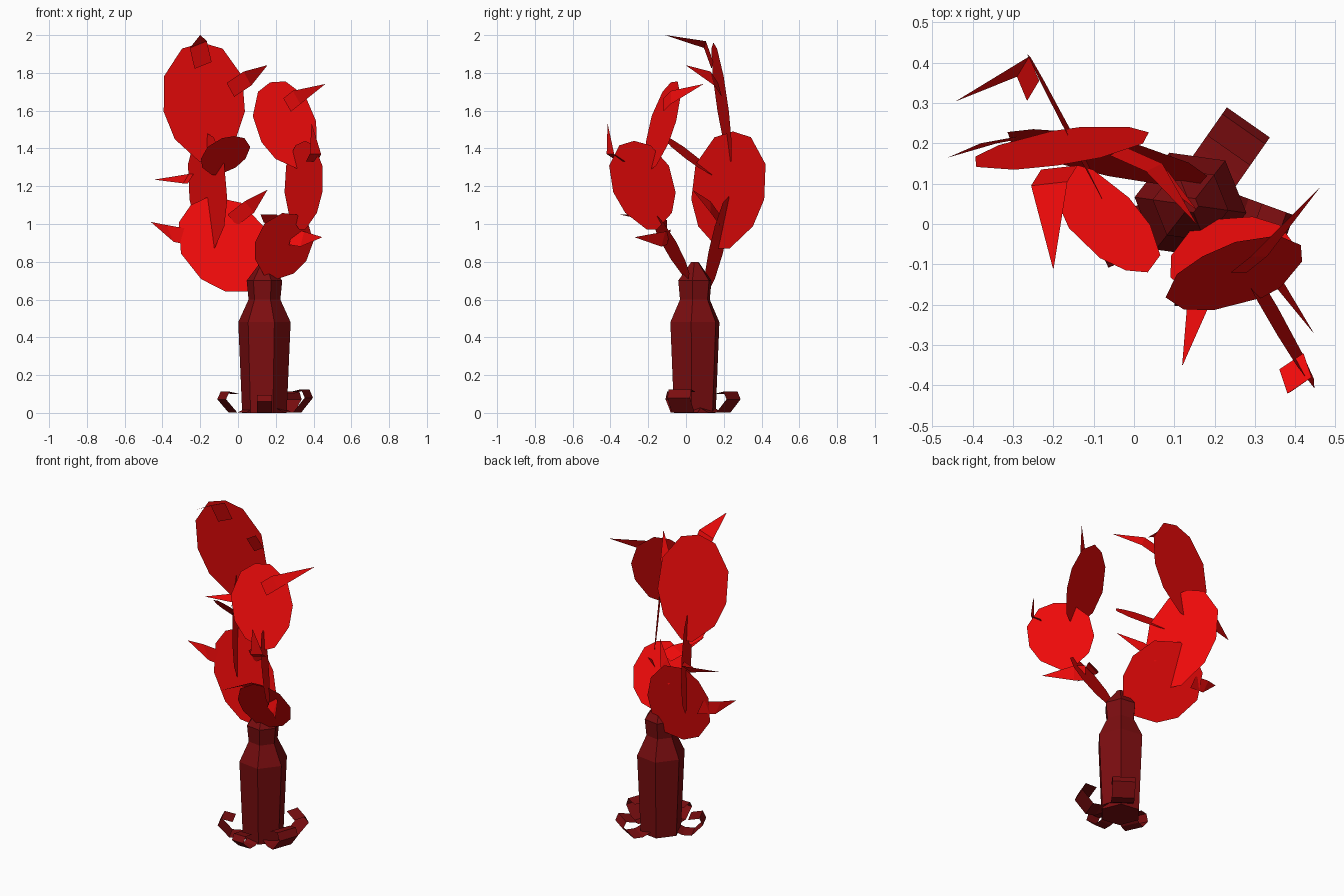
import bpy
from math import cos, sin, radians, pi
from mathutils import Vector as V


def material(name, color):
    m = bpy.data.materials.new(name)
    m.diffuse_color = (*color, 1)
    return m


RED = material("pad_red", (0.87, 0.003, 0.003))
DARK = material("trunk_red", (0.2, 0.004, 0.005))


def add_mesh(name, verts, faces, mat):
    me = bpy.data.meshes.new(name)
    me.from_pydata([tuple(v) for v in verts], [], faces)
    me.materials.append(mat)
    ob = bpy.data.objects.new(name, me)
    bpy.context.collection.objects.link(ob)
    return ob


# pear-shaped half outline: (sideways, along)
HALF = [(0.16, 0.0), (0.75, 0.19), (1.0, 0.42), (0.96, 0.72), (0.5, 0.95)]
OUTLINE = HALF + [(0, 1)] + [(-u, v) for u, v in reversed(HALF)]


def pad(name, base, tip, side):
    """Flat paddle from base to tip; side is the half-width vector."""
    b, t, s = V(base), V(tip), V(side)
    pts = [b + (t - b) * v + s * u for u, v in OUTLINE]
    add_mesh(name, pts, [list(range(len(pts)))], RED)


def ribbon(name, path, sides, mat):
    """Flat folded strip along a path; sides are half-width vectors."""
    verts, faces = [], []
    for p, s in zip(path, sides):
        verts += [V(p) - V(s), V(p) + V(s)]
    for i in range(len(path) - 1):
        a = 2 * i
        faces.append((a, a + 1, a + 3, a + 2))
    add_mesh(name, verts, faces, mat)


def thorn(name, base, elbow, tip, side):
    s = V(side)
    ribbon(name, [base, elbow, tip], [s, s, s * 0.02], RED)


# trunk: six-sided column with a bulged shoulder and a neck
CX, CY, N = 0.14, 0.047, 6
rings = [(0, 0.119), (0.48, 0.14), (0.60, 0.085), (0.70, 0.095), (0.80, 0.02)]
verts = [(CX + r * cos(2 * pi * i / N - 0.14), CY + r * sin(2 * pi * i / N - 0.14), z)
         for z, r in rings for i in range(N)]
faces = [(k * N + i, k * N + (i + 1) % N, (k + 1) * N + (i + 1) % N, (k + 1) * N + i)
         for k in range(len(rings) - 1) for i in range(N)]
faces += [list(range(N))[::-1], [(len(rings) - 1) * N + i for i in range(N)]]
add_mesh("trunk", verts, faces, DARK)

# roots: curled strips around the foot
curl = [(0.08, 0.03), (0.13, 0.003), (0.185, 0.003), (0.25, 0.08), (0.23, 0.125), (0.165, 0.11)]
for i, (deg, half, k) in enumerate([(55, 0.065, 0.9), (-20, 0.064, 1), (205, 0.055, 0.9), (-90, 0.04, 0.75)]):
    a = radians(deg)
    path = [(CX + r * cos(a), CY + r * sin(a), z * k) for r, z in curl]
    ribbon(f"root_{i + 1}", path, [(-half * sin(a), half * cos(a), 0)] * len(path), DARK)

# pads: base, tip, half-width vector
pads = {
    "left_lower_pad": ((0.13, 0.092, 0.665), (-0.25, 0.235, 1.10), (0.165, 0.0, 0.14)),
    "left_middle_pad": ((-0.14, 0.20, 0.87), (-0.18, 0.25, 1.49), (0.1, -0.193, 0.0)),
    "left_top_pad": ((-0.17, 0.235, 1.33), (-0.19, 0.145, 1.96), (0.215, 0.03, 0.0)),
    "small_pad": ((-0.12, 0.14, 1.26), (-0.02, -0.115, 1.465), (0.118, -0.035, 0.0)),
    "right_lower_pad": ((0.165, 0.0, 0.71), (0.31, -0.16, 1.05), (0.135, 0.065, -0.05)),
    "right_middle_pad": ((0.34, -0.18, 0.97), (0.355, -0.275, 1.44), (-0.1, 0.165, 0.0)),
    "right_top_pad": ((0.34, -0.17, 1.30), (0.17, -0.08, 1.75), (0.145, 0.08, 0.055)),
}
for name, (b, t, s) in pads.items():
    pad(name, b, t, s)

# thorns: base, elbow, tip, half-width vector
thorns = [
    ((-0.185, 0.14, 1.84), (-0.21, 0.10, 1.95), (-0.20, -0.11, 2.0), (0.045, 0.005, 0.018)),
    ((-0.04, 0.18, 1.71), (0.05, 0.14, 1.77), (0.155, 0.0, 1.84), (0.02, 0.01, -0.037)),
    ((0.26, -0.12, 1.63), (0.31, -0.08, 1.67), (0.46, 0.09, 1.74), (0.02, 0.0, -0.035)),
    ((-0.25, 0.22, 0.93), (-0.36, 0.20, 0.95), (-0.46, 0.165, 1.01), (-0.02, 0.0, 0.045)),
    ((-0.03, 0.18, 1.02), (0.06, 0.13, 1.09), (0.155, 0.035, 1.18), (0.025, 0.0, -0.03)),
    ((-0.25, 0.33, 1.24), (-0.275, 0.39, 1.24), (-0.44, 0.305, 1.235), (0.015, 0.025, 0.025)),
    ((0.28, -0.09, 0.93), (0.34, -0.12, 0.92), (0.445, -0.27, 0.93), (0.01, 0.01, 0.04)),
    ((0.21, -0.10, 1.0), (0.17, -0.16, 1.03), (0.12, -0.35, 1.05), (0.035, 0.0, 0.02)),
    ((0.39, -0.34, 1.33), (0.41, -0.40, 1.37), (0.39, -0.415, 1.53), (0.03, 0.02, 0.0)),
]
for i, t in enumerate(thorns):
    thorn(f"thorn_{i + 1}", *t)
